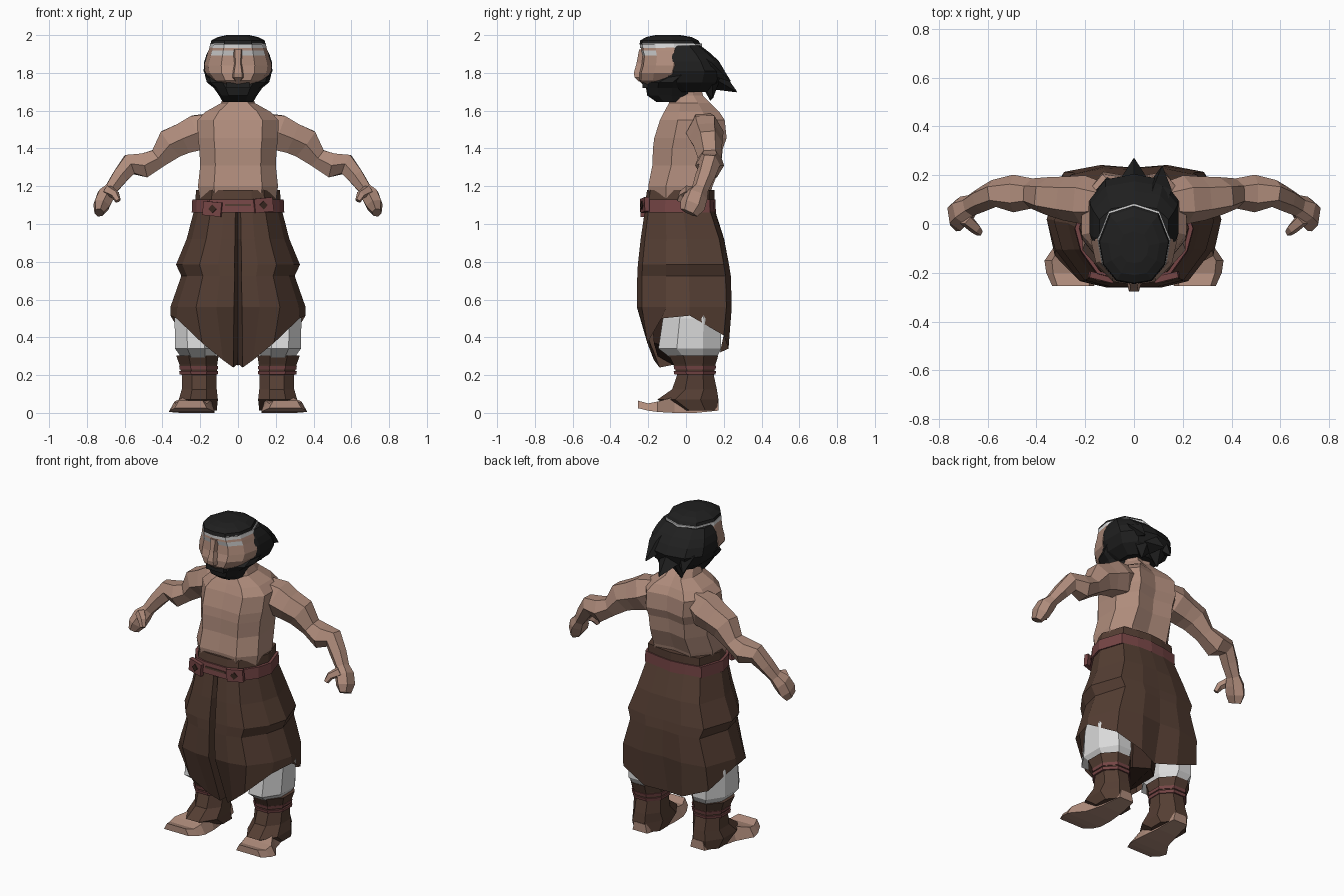
import bpy, bmesh, math
from mathutils import Vector, Matrix


def material(name, r, g, b):
    m = bpy.data.materials.new(name)
    m.diffuse_color = (r, g, b, 1)
    return m


SKIN = material("skin", .43, .262, .2)
BROWN = material("brown_cloth", .09, .048, .033)
DARK = material("dark_brown", .04, .02, .014)
RED = material("dull_red", .18, .06, .06)
WHITE = material("off_white", .7, .7, .7)
BLACK = material("black_hair", .014, .014, .014)


def finish(name, bm, mats, rule=None):
    bmesh.ops.recalc_face_normals(bm, faces=bm.faces)
    if rule:
        for f in bm.faces:
            f.material_index = rule(f.calc_center_median())
    me = bpy.data.meshes.new(name)
    bm.to_mesh(me)
    bm.free()
    for m in mats:
        me.materials.append(m)
    ob = bpy.data.objects.new(name, me)
    bpy.context.collection.objects.link(ob)
    return ob


def loft(name, rings, mats, bottom=True, top=True, rule=None):
    """Skin a list of equal-length point rings."""
    bm = bmesh.new()
    vs = [[bm.verts.new(p) for p in r] for r in rings]
    n = len(vs[0])
    for a, b in zip(vs, vs[1:]):
        for i in range(n):
            j = (i + 1) % n
            bm.faces.new((a[i], a[j], b[j], b[i]))
    if bottom:
        bm.faces.new(vs[0][::-1])
    if top:
        bm.faces.new(vs[-1])
    return finish(name, bm, mats, rule)


def mirrored(half):
    """Close a half ring running from front centre to back centre."""
    return half + [(-x, y, z) for x, y, z in half[-2:0:-1]]


def body_ring(cols, z, yf, yb, w):
    c, h = (yf + yb) / 2, (yb - yf) / 2
    return mirrored([(u * w, c + v * h, z) for u, v in cols])


def body(name, cols, rows, mats, **kw):
    return loft(name, [body_ring(cols, *r) for r in rows], mats, **kw)


def ovals(s, rows, n=8):
    """Horizontal oval rings from (x, y, z, rx, ry) rows, on side s."""
    return [[(s * (x + rx * math.cos(t)), y + ry * math.sin(t), z)
             for t in [2 * math.pi * (i + .5) / n for i in range(n)]]
            for x, y, z, rx, ry in rows]


def tube(name, path, mats, s=1, n=6):
    """Loft along a path of (x, y, z, radius_y, radius_z)."""
    pts = [Vector((s * p[0], p[1], p[2])) for p in path]
    rings = []
    for i, p in enumerate(pts):
        t = (pts[min(i + 1, len(pts) - 1)] - pts[max(i - 1, 0)]).normalized()
        u = (Vector((0, 1, 0)) - t * t.y).normalized()
        v = t.cross(u)
        rings.append([p + u * path[i][3] * math.cos(a) + v * path[i][4] * math.sin(a)
                      for a in [2 * math.pi * k / n for k in range(n)]])
    return loft(name, rings, mats)


def box(name, loc, size, mats, turn_z=0, turn_y=0):
    bm = bmesh.new()
    bmesh.ops.create_cube(bm, size=1)
    bm.transform(Matrix.Translation(loc) @ Matrix.Rotation(turn_z, 4, 'Z')
                 @ Matrix.Rotation(turn_y, 4, 'Y') @ Matrix.Diagonal((*size, 1)))
    return finish(name, bm, mats)


TORSO = [(0, -.97), (.6, -1), (1, -.45), (1, .4), (.6, 1), (0, .88)]
HEAD = [(0, -1), (.5, -.92), (.88, -.5), (1, .1), (.7, .8), (0, 1)]
HAIR = [(0, -1), (.9, -1), (1, -.6), (1, .3), (.65, .85), (0, 1)]
SKIRT = [(0, -1), (.06, -1), (.32, -1), (.62, -.9), (.9, -.4), (1, .08), (.8, .84), (.38, .95), (0, 1)]

# Bare torso and neck
body("torso", TORSO, [
    (1.12, -.19, .12, .2), (1.2, -.2, .14, .212), (1.31, -.178, .185, .2),
    (1.4, -.175, .195, .205), (1.455, -.168, .215, .212), (1.55, -.138, .205, .215),
    (1.595, -.115, .175, .17), (1.64, -.09, .13, .09), (1.68, -.08, .09, .075),
    (1.76, -.08, .07, .075)], [SKIN])

# Arms, hands and thumbs
for s, side in ((1, "left"), (-1, "right")):
    tube(side + "_arm", [
        (.13, .09, 1.52, .08, .08), (.21, .1, 1.485, .1, .11), (.285, .105, 1.455, .09, .095),
        (.355, .115, 1.425, .078, .095), (.42, .125, 1.35, .062, .06),
        (.495, .125, 1.31, .077, .075), (.575, .125, 1.315, .056, .062),
        (.625, .1, 1.25, .052, .048), (.672, .075, 1.185, .045, .038),
        (.7, .055, 1.15, .062, .052), (.722, .035, 1.1, .068, .048),
        (.735, .015, 1.06, .05, .026)], [SKIN], s)
    tube(side + "_thumb", [(.69, .02, 1.18, .03, .03), (.65, -.018, 1.155, .024, .024),
                           (.635, -.035, 1.122, .016, .016)], [SKIN], s, 5)

# Face with pale brows set into it
body("head", HEAD, [
    (1.735, -.225, .04, .09), (1.76, -.25, .05, .135), (1.8, -.25, .07, .172),
    (1.84, -.238, .08, .178), (1.892, -.232, .08, .164), (1.918, -.24, .08, .156),
    (1.96, -.236, .07, .142)], [SKIN, WHITE],
    rule=lambda c: int(1.892 < c.z < 1.918 and c.y < -.12))
loft("nose", [[(-w, -.22, z), (w, -.22, z), (w * .6, y, z), (-w * .6, y, z)]
              for z, w, y in ((1.755, .02, -.25), (1.775, .036, -.272), (1.80, .034, -.276),
                              (1.85, .022, -.262), (1.925, .028, -.248))], [SKIN])

# Cap of hair, headband and beard
body("headband", HEAD, [(1.932, -.243, .083, .151), (1.955, -.245, .084, .148)], [WHITE])
body("hair_cap", HEAD, [(1.95, -.247, .078, .146), (1.972, -.242, .065, .141),
                        (1.99, -.21, .03, .105), (2.0, -.16, -.03, .06)], [BLACK])
body("hair_back", HAIR, [
    (1.7, -.03, .12, .1), (1.75, -.09, .18, .158), (1.81, -.1, .205, .182),
    (1.86, -.1, .175, .179), (1.9, -.1, .135, .166), (1.945, -.09, .076, .142)], [BLACK])
body("beard", HEAD, [
    (1.645, -.155, 0, .08), (1.68, -.205, .03, .1), (1.72, -.212, .04, .128),
    (1.75, -.205, .04, .165), (1.79, -.11, .05, .176)], [BLACK])
box("moustache", (0, -.215, 1.735), (.12, .03, .03), [BLACK])

# Swept spikes of hair
for i, (x, y, z, r) in enumerate([(0, .268, 1.70, .085), (.115, .235, 1.755, .06),
                                  (-.11, .19, 1.72, .065), (.06, .14, 1.665, .06),
                                  (-.06, .13, 1.655, .06)]):
    tube("hair_spike_%d" % (i + 1), [
        (x * .6, .05, z + .14, r * .7, r), (x * .85, .14, z + .075, r * .8, r),
        (x, y, z, .003, .003)], [BLACK], 1, 4)

# Wide gathered skirt with a deep front slit and a hem that rises at the sides
hem = mirrored([(0, -.04, .26), (.025, -.14, .24), (.08, -.17, .28), (.19, -.205, .37),
                (.325, -.13, .5), (.358, .02, .515), (.295, .2, .41), (.13, .225, .34),
                (0, .18, .32)])
rows = [(.56, -.26, .255, .358), (.725, -.258, .25, .3), (.785, -.255, .24, .328),
        (.92, -.24, .212, .272), (1.09, -.215, .15, .228)]
rings = [hem] + [body_ring(SKIRT, *r) for r in rows]
for r, depth in zip(rings[1:], (.12, .1, .08, .05, .01)):
    r[0] = (0, r[0][1] + depth, r[0][2])
    r[8] = (0, r[8][1] - depth * .2, r[8][2])
loft("skirt", rings, [BROWN], bottom=False)
# Inner fold hanging between the legs
loft("skirt_inner_fold", [
    mirrored([(0, -.06, .25), (.06, -.15, .3), (.15, -.17, .37), (.08, .08, .31), (0, .15, .3)]),
    mirrored([(0, -.08, .6), (.1, -.2, .6), (.2, -.19, .6), (.1, .12, .6), (0, .18, .6)])], [DARK])

# Waistband, belt and belt fittings
body("waistband", SKIRT, [(1.1, -.215, .15, .225), (1.135, -.213, .15, .225),
                          (1.18, -.206, .15, .222)], [BROWN])
body("belt", SKIRT, [(1.062, -.228, .158, .245), (1.13, -.222, .156, .242)], [RED])
box("belt_slot", (0, -.225, 1.1), (.14, .008, .012), [BROWN])
for s, side in ((1, "left"), (-1, "right")):
    z = 1.09 + s * .01
    box(side + "_belt_plate", (s * .135, -.218, z), (.1, .026, .075), [RED], s * .24, s * -.1)
    box(side + "_belt_stud", (s * .135, -.232, z), (.032, .009, .032), [DARK], s * .24, math.pi / 4)

# Legs: white trousers, wrapped shins with red cords, bare feet
for s, side in ((1, "left"), (-1, "right")):
    loft(side + "_trouser", ovals(s, [
        (.21, .04, .29, .095, .13), (.222, .02, .34, .12, .18),
        (.225, .03, .5, .12, .165), (.2, .03, .64, .11, .14)]), [WHITE])
    loft(side + "_shin_wrap", ovals(s, [
        (.205, .06, .012, .1, .11), (.21, .01, .07, .112, .175), (.205, .045, .125, .1, .128),
        (.205, .05, .2, .1, .105), (.21, .045, .255, .108, .12),
        (.215, .04, .305, .122, .142)]), [BROWN])
    for k, z in enumerate((.213, .24)):
        loft("%s_cord_%d" % (side, k + 1), ovals(s, [
            (.208, .047, z - .009, .109, .118), (.208, .047, z + .009, .112, .122)]), [RED])
    loft(side + "_foot", [[(s * (x - w), y, b), (s * (x + w), y, b),
                           (s * (x + .75 * w), y, h), (s * (x - .75 * w), y, h)]
                          for y, x, w, b, h in ((.172, .2, .05, .012, .065), (.05, .205, .07, 0, .08),
                                                (-.06, .215, .09, 0, .085), (-.15, .245, .122, .005, .06),
                                                (-.2, .248, .112, .012, .05),
                                                (-.255, .25, .085, .025, .065))], [SKIN])
